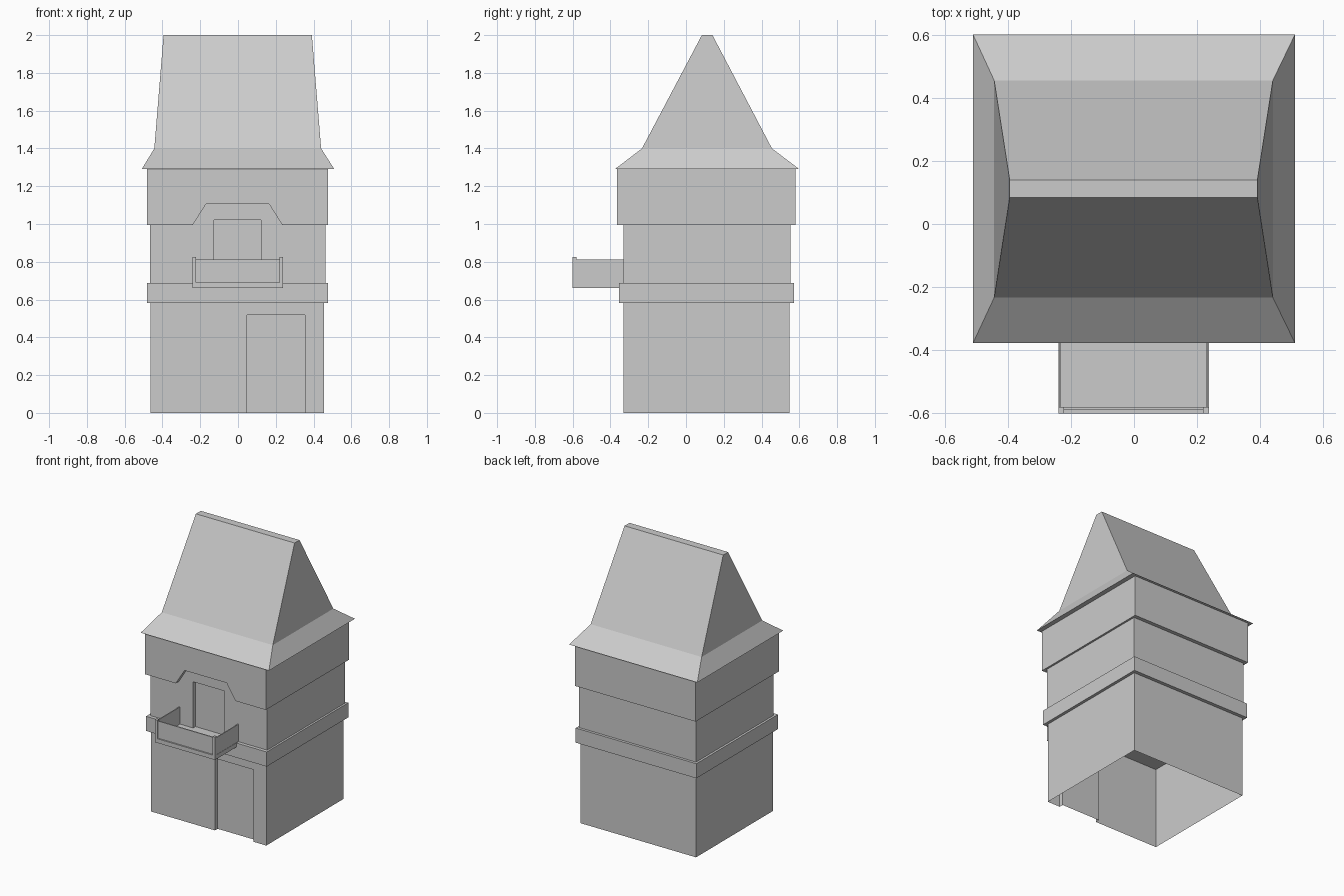
import bpy, bmesh

if "Cube" in bpy.data.objects:
    bpy.data.objects.remove(bpy.data.objects["Cube"])


def finish(name, bm):
    bmesh.ops.remove_doubles(bm, verts=bm.verts, dist=1e-5)
    bmesh.ops.recalc_face_normals(bm, faces=bm.faces)
    mesh = bpy.data.meshes.new(name)
    bm.to_mesh(mesh)
    bm.free()
    obj = bpy.data.objects.new(name, mesh)
    bpy.context.collection.objects.link(obj)
    return obj


def face(bm, pts):
    bm.faces.new([bm.verts.new(p) for p in pts])


def sweep(bm, line, ya, yb):
    """Sweep an x-z polyline along y."""
    for (xa, za), (xb, zb) in zip(line, line[1:]):
        face(bm, [(xa, ya, za), (xb, ya, zb), (xb, yb, zb), (xa, yb, za)])


def loft(name, rings):
    """Stack of rectangles (x0, x1, y0, y1, z), capped at both ends."""
    bm = bmesh.new()
    loops = [[bm.verts.new(p) for p in ((a, c, z), (b, c, z), (b, d, z), (a, d, z))]
             for a, b, c, d, z in rings]
    for lo, hi in zip(loops, loops[1:]):
        for i in range(4):
            j = (i + 1) % 4
            bm.faces.new((lo[i], lo[j], hi[j], hi[i]))
    bm.faces.new(loops[0][::-1])
    bm.faces.new(loops[-1])
    return finish(name, bm)


def box(name, x0, x1, y0, y1, z0, z1):
    return loft(name, [(x0, x1, y0, y1, z0), (x0, x1, y0, y1, z1)])


def storey(name, x0, x1, y0, y1, z0, z1, opening, depth, panel=True, underside=None):
    """Open wall shell whose front has an opening cut up from its lower edge."""
    bm = bmesh.new()
    front = [(x0, z0)] + opening + [(x1, z0), (x1, z1), (x0, z1)]
    face(bm, [(x, y0, z) for x, z in front])
    sweep(bm, opening, y0, y0 + depth)
    if panel:
        face(bm, [(x, y0 + depth, z) for x, z in opening])
    for x in (x0, x1):
        sweep(bm, [(x, z0), (x, z1)], y0, y1)
    face(bm, [(x0, y1, z0), (x1, y1, z0), (x1, y1, z1), (x0, y1, z1)])
    if underside:
        face(bm, [(x, y, z0) for x, y in underside])
    return finish(name, bm)


def door(x0, x1, z0, z1):
    return [(x0, z0), (x0, z1), (x1, z1), (x1, z0)]


# Ground floor with recessed door, open underneath
storey("ground_floor", -0.463, 0.456, -0.33, 0.547, 0, 0.583,
       door(0.048, 0.355, 0, 0.518), 0.03)

# Projecting band between the floors
box("floor_band", -0.483, 0.477, -0.355, 0.572, 0.583, 0.688)

# Upper floor with recessed balcony door
mx0, mx1, my0, my1 = -0.467, 0.463, -0.33, 0.553
storey("upper_floor", mx0, mx1, my0, my1, 0.688, 1.15,
       door(-0.128, 0.122, 0.688, 1.022), 0.03)

# Overhanging top band, arched over the balcony
x0, x1, y0, y1 = -0.483, 0.477, -0.365, 0.58
arch = [(-0.24, 0.994), (-0.17, 1.105), (0.165, 1.105), (0.235, 0.994)]
ledge = [(x0, y0), (-0.24, y0), (-0.24, my0), (mx0, my0), (mx0, my1), (mx1, my1),
         (mx1, my0), (0.235, my0), (0.235, y0), (x1, y0), (x1, y1), (x0, y1)]
storey("top_band", x0, x1, y0, y1, 0.994, 1.29, arch, my0 - y0,
       panel=False, underside=ledge)

# Flared roof with a narrow flat ridge
loft("roof", [(-0.51, 0.51, -0.377, 0.6, 1.29),
              (-0.443, 0.44, -0.233, 0.455, 1.4),
              (-0.394, 0.391, 0.084, 0.14, 2.0)])

# Balcony: slab, front panel, then a post and side panel at each end
box("balcony_floor", -0.24, 0.237, -0.6, -0.33, 0.66, 0.69)
box("balcony_front_panel", -0.222, 0.219, -0.59, -0.582, 0.69, 0.813)
for side, xa, xb, pa, pb in (("left", -0.24, -0.222, -0.238, -0.231),
                             ("right", 0.219, 0.237, 0.228, 0.235)):
    box("balcony_post_" + side, xa, xb, -0.6, -0.58, 0.69, 0.824)
    box("balcony_panel_" + side, pa, pb, -0.58, -0.33, 0.69, 0.813)
